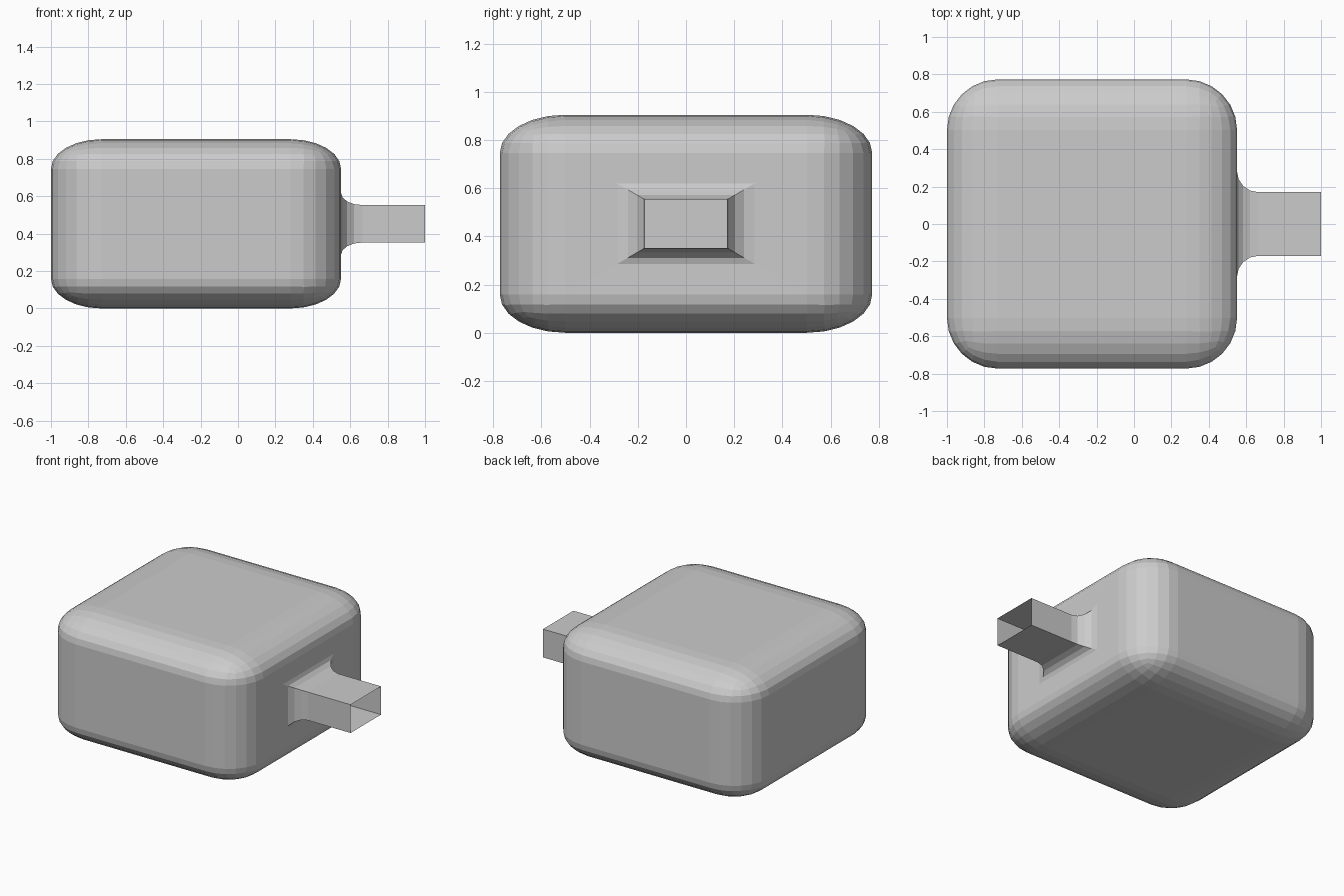
import bpy, bmesh
from math import sin, cos, pi

if "Cube" in bpy.data.objects:
    bpy.data.objects.remove(bpy.data.objects["Cube"])

MID_Z = 0.4525          # height of the centre line
FACE_X = 0.55           # end wall carrying the spout
FLARE = 0.115           # flare radius at the spout root
SQUASH = 0.58           # height-to-width ratio of the roundings

bm = bmesh.new()

# Rounded box body: a bevelled cube flattened in height
bmesh.ops.create_cube(bm, size=2)
bmesh.ops.bevel(bm, geom=bm.edges[:], offset=0.35, offset_type='OFFSET',
                segments=6, profile=0.5, affect='EDGES')
for v in bm.verts:
    v.co = (v.co.x * 0.7755 - 0.2245, v.co.y * 0.773, (v.co.z + 1) * MID_Z)

# Open the end wall
wall = max(bm.faces, key=lambda f: (round(f.calc_center_median().x, 4), f.calc_area()))
corners = wall.verts[:]
signs = [(1 if v.co.y > 0 else -1, 1 if v.co.z > MID_Z else -1) for v in corners]
bmesh.ops.delete(bm, geom=[wall], context='FACES_ONLY')

# Flared rectangular spout with an open mouth, continued from the wall
profile = [(FACE_X + FLARE * (1 - cos(a)), FLARE * (1 - sin(a)))
           for a in (i * pi / 8 for i in range(5))]
profile.append((1.0, 0.0))
ring = corners
for x, grow in profile:
    new = [bm.verts.new((x, sy * (0.17 + grow), MID_Z + sz * (0.1 + grow * SQUASH)))
           for sy, sz in signs]
    for i in range(4):
        j = (i + 1) % 4
        bm.faces.new((ring[i], ring[j], new[j], new[i]))
    ring = new

bmesh.ops.recalc_face_normals(bm, faces=bm.faces[:])
mesh = bpy.data.meshes.new("box_with_spout")
bm.to_mesh(mesh)
bm.free()
bpy.context.collection.objects.link(bpy.data.objects.new("box_with_spout", mesh))
